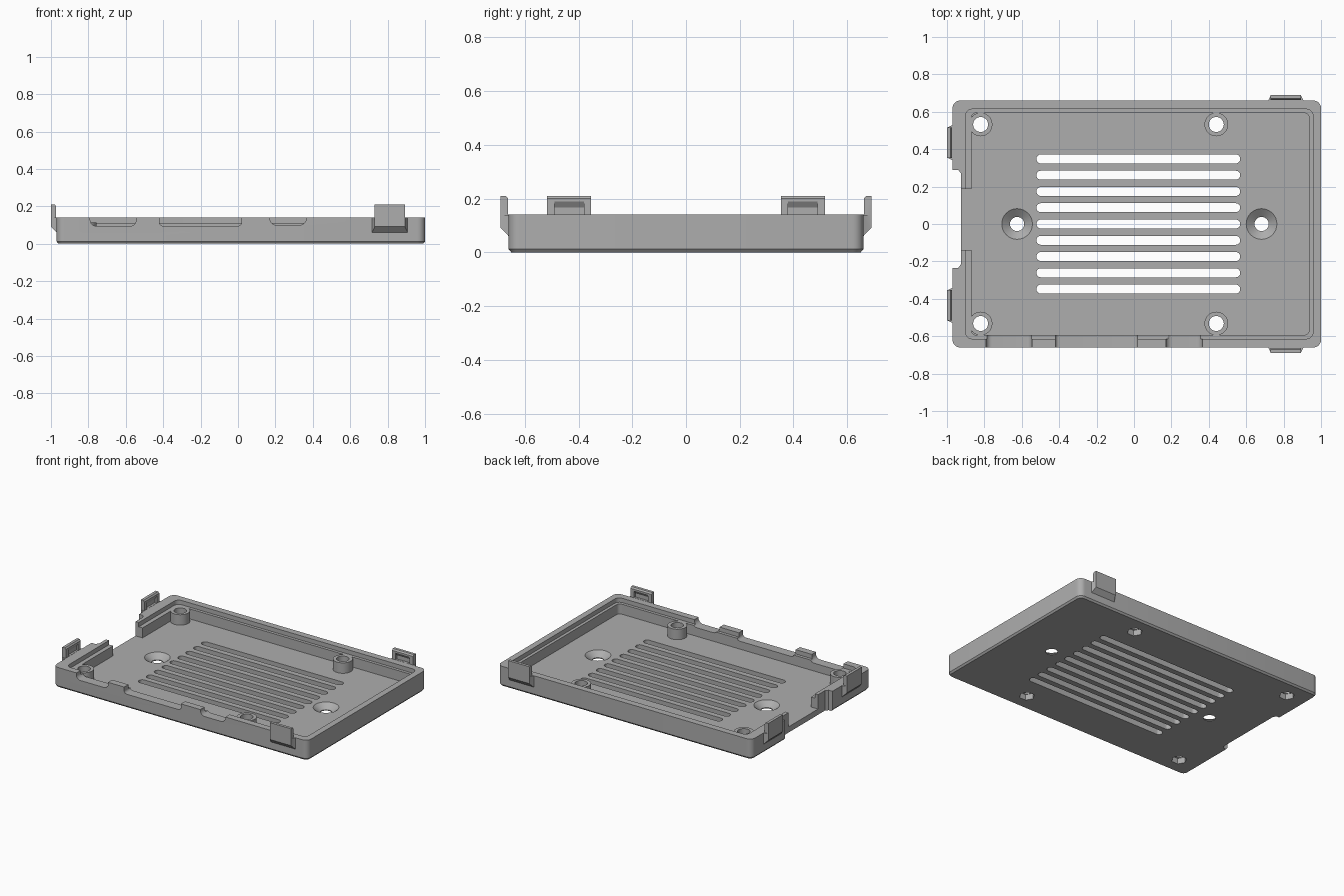
import bpy, bmesh
from math import sin, cos, pi
from mathutils import Matrix

cube = bpy.data.objects.get("Cube")
if cube:
    bpy.data.objects.remove(cube)

grey = bpy.data.materials.new("plain_grey")
grey.use_nodes = True
COLOUR = (0.42, 0.42, 0.42, 1)
grey.diffuse_color = COLOUR
grey.node_tree.nodes["Principled BSDF"].inputs["Base Color"].default_value = COLOUR


def loft(name, rings):
    """Closed solid through equal-length rings of 3D points."""
    bm = bmesh.new()
    loops = [[bm.verts.new(p) for p in ring] for ring in rings]
    n = len(loops[0])
    for a, b in zip(loops, loops[1:]):
        for i in range(n):
            j = (i + 1) % n
            bm.faces.new((a[i], a[j], b[j], b[i]))
    bm.faces.new(loops[0][::-1])
    bm.faces.new(loops[-1])
    bmesh.ops.recalc_face_normals(bm, faces=bm.faces)
    mesh = bpy.data.meshes.new(name)
    bm.to_mesh(mesh)
    bm.free()
    mesh.materials.append(grey)
    obj = bpy.data.objects.new(name, mesh)
    bpy.context.collection.objects.link(obj)
    return obj


def at_z(points, z):
    return [(x, y, z) for x, y in points]


def prism(name, points, z0, z1):
    return loft(name, [at_z(points, z0), at_z(points, z1)])


def rounded(x0, x1, y0, y1, r, steps=6):
    corners = [(x1 - r, y1 - r), (x0 + r, y1 - r), (x0 + r, y0 + r), (x1 - r, y0 + r)]
    return [(cx + r * cos((q + k / steps) * pi / 2), cy + r * sin((q + k / steps) * pi / 2))
            for q, (cx, cy) in enumerate(corners) for k in range(steps + 1)]


def circle(x, y, r, n=32):
    return [(x + r * cos(2 * pi * i / n), y + r * sin(2 * pi * i / n)) for i in range(n)]


def combine(target, tool, operation="DIFFERENCE"):
    mod = target.modifiers.new("cut", "BOOLEAN")
    mod.operation, mod.solver, mod.object = operation, "EXACT", tool
    graph = bpy.context.evaluated_depsgraph_get()
    mesh = bpy.data.meshes.new_from_object(target.evaluated_get(graph))
    target.modifiers.clear()
    target.data = mesh
    bpy.data.objects.remove(tool)


# Tray shell with a small chamfer round the underside
LEFT, RIGHT, HALF, FLOOR, TOP = -0.97, 1.0, 0.66, 0.04, 0.14
outline = rounded(LEFT, RIGHT, -HALF, HALF, 0.04)
under = rounded(LEFT + 0.01, RIGHT - 0.01, -HALF + 0.01, HALF - 0.01, 0.03)
tray = loft("tray", [at_z(under, 0), at_z(outline, 0.012), at_z(outline, TOP)])
combine(tray, prism("cavity", rounded(-0.87, 0.936, -0.593, 0.593, 0.025), FLOOR, 0.3))
combine(tray, prism("rim_step", rounded(-0.9, 0.957, -0.614, 0.614, 0.035), 0.11, 0.3))

# Screw posts with through holes and hexagonal nut pockets below
posts = [(x, y) for x in (-0.82, 0.44) for y in (-0.532, 0.532)]
for x, y in posts:
    combine(tray, prism("post", circle(x, y, 0.063), 0.02, 0.113), "UNION")
for x, y in posts:
    combine(tray, prism("screw_hole", circle(x, y, 0.04), -0.1, 0.3))
    combine(tray, prism("nut_pocket", circle(x, y, 0.05, 6), -0.1, 0.04))

# Recess in the left side and the opening in its wall
notch = [(-1.1, 0.29), (-0.94, 0.29), (-0.925, 0.27),
         (-0.925, -0.215), (-0.94, -0.235), (-1.1, -0.235)]
combine(tray, prism("side_recess", notch, -0.1, 0.3))
gap = [(-1.1, -0.14), (-0.86, -0.14), (-0.86, 0.187), (-1.1, 0.187)]
combine(tray, prism("side_opening", gap, FLOOR, 0.3))

# Connector cutouts along the front wall
for x0, x1, z, r in [(-0.79, -0.545, 0.095, 0.03), (-0.42, 0.02, 0.095, 0.02),
                     (0.17, 0.365, 0.1, 0.035)]:
    shape = rounded(x0, x1, z, 0.3, r)
    combine(tray, loft("connector_cutout", [[(x, y, h) for x, h in shape] for y in (-0.8, -0.59)]))

# Ventilation slots
for i in range(-4, 5):
    y = i * 0.087
    combine(tray, prism("vent_slot", rounded(-0.522, 0.568, y - 0.024, y + 0.024, 0.0238), -0.1, 0.08))

# Countersunk mounting holes
for x in (-0.625, 0.682):
    rings = [(0.038, -0.1), (0.038, 0.006), (0.082, FLOOR), (0.082, 0.08)]
    combine(tray, loft("countersink", [at_z(circle(x, 0, r), z) for r, z in rings]))


# Snap clips, modelled pointing to +x and then turned into place
def clip(name, x, y, angle):
    profile = [(-0.004, 0.056), (0.03, 0.092), (0.03, 0.21), (0.01, 0.21), (0.002, 0.2), (0.002, 0.14), (-0.004, 0.14)]
    obj = loft(name, [[(d, w, z) for d, z in profile] for w in (-0.082, 0.082)])
    flare = [[(d, s * (0.097 if d < 0 else 0.08), z) for d, z in
              ((-0.004, 0.056), (0.03, 0.092), (0.03, 0.139), (-0.004, 0.139))] for s in (-1, 1)]
    combine(obj, loft("flare", flare), "UNION")
    pocket = [(-0.02, 0.19), (0.002, 0.19), (0.017, 0.167), (0.017, 0.141), (-0.02, 0.141)]
    combine(obj, loft("pocket", [[(d, w, z) for d, z in pocket] for w in (-0.055, 0.055)]))
    obj.data.transform(Matrix.Translation((x, y, 0)) @ Matrix.Rotation(angle, 4, "Z"))
    return obj


clips = [clip("front_clip", 0.812, -HALF, -pi / 2), clip("back_clip", 0.812, HALF, pi / 2),
         clip("left_front_clip", LEFT, -0.435, pi), clip("left_back_clip", LEFT, 0.435, pi)]

# Smooth the round walls, keep the edges crisp
bpy.ops.object.select_all(action="DESELECT")
for obj in [tray] + clips:
    obj.select_set(True)
bpy.context.view_layer.objects.active = tray
bpy.ops.object.shade_smooth_by_angle(angle=0.5)
